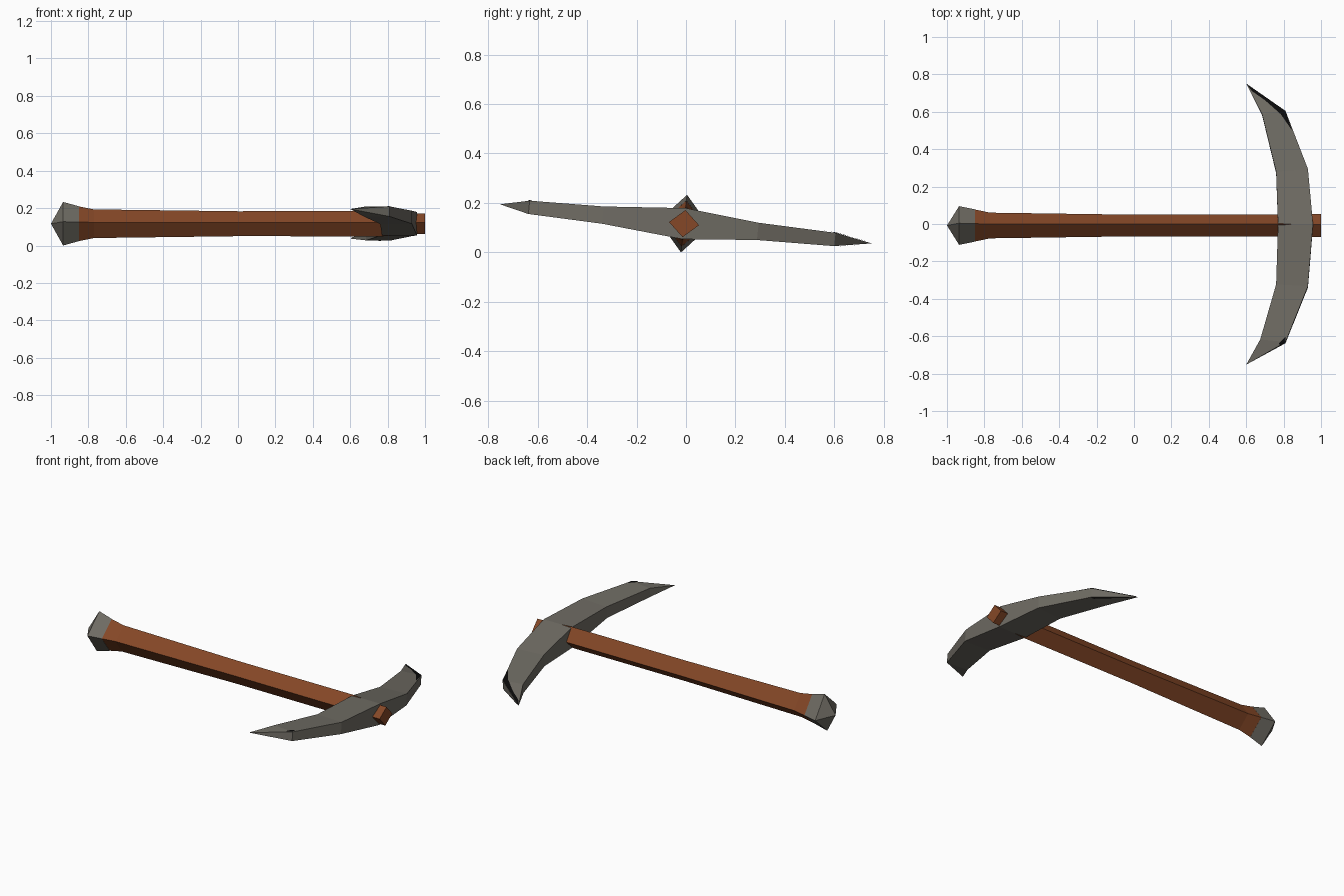
import bpy, bmesh, math
from mathutils import Matrix

if "Cube" in bpy.data.objects:
    bpy.data.objects.remove(bpy.data.objects["Cube"])

# The whole tool lies rolled slightly about its long axis
FRAME = Matrix.Translation((0, -0.008, 0.1165)) @ Matrix.Rotation(math.radians(-6), 4, 'X')


def material(name, rgb):
    m = bpy.data.materials.new(name)
    m.diffuse_color = (*rgb, 1)
    m.use_nodes = True
    m.node_tree.nodes["Principled BSDF"].inputs["Base Color"].default_value = m.diffuse_color
    return m


WOOD = material("brown wood", (0.235, 0.064, 0.020))
STEEL = material("grey metal", (0.158, 0.148, 0.125))
BLACK = material("black edge", (0.003, 0.003, 0.003))


def loft(name, rings, mat):
    """Bridge four-sided rings; a ring of one point closes to a tip."""
    bm = bmesh.new()
    rows = [[bm.verts.new(p) for p in r] for r in rings]
    for a, b in zip(rows, rows[1:]):
        for i in range(4):
            j = (i + 1) % 4
            quad = [a[i % len(a)], a[j % len(a)], b[j % len(b)], b[i % len(b)]]
            bm.faces.new(list(dict.fromkeys(quad)))
    for r in (rows[0], rows[-1]):
        if len(r) == 4:
            bm.faces.new(r)
    return finish(name, bm, mat)


def finish(name, bm, mat):
    bmesh.ops.recalc_face_normals(bm, faces=bm.faces[:])
    bm.transform(FRAME)
    me = bpy.data.meshes.new(name)
    bm.to_mesh(me)
    bm.free()
    me.materials.append(mat)
    ob = bpy.data.objects.new(name, me)
    bpy.context.collection.objects.link(ob)
    return ob


def diamond(x, ry, rz):
    return [(x, ry, 0), (x, 0, rz), (x, -ry, 0), (x, 0, -rz)]


# Handle: diamond section, flared towards the butt
loft("handle", [diamond(*s) for s in (
    (-0.85, 0.086, 0.093), (-0.77, 0.069, 0.077), (0, 0.058, 0.067),
    (0.77, 0.060, 0.068), (0.95, 0.061, 0.055), (1.0, 0.061, 0.055))], WOOD)

# Butt cap with a pointed end
loft("butt_cap", [[(-1.0, 0, 0)], diamond(-0.935, 0.104, 0.117),
                  diamond(-0.85, 0.0865, 0.0935)], STEEL)


# Curved head: (inner x, inner y, outer x, outer y, half thickness)
def section(xi, yi, xo, yo, h):
    return [(xi, yi, h), (xo, yo, h), (xo, yo, -h), (xi, yi, -h)]


loft("pick_head", [
    [(0.60, -0.748, 0)],
    section(0.675, -0.615, 0.81, -0.63, 0.027),
    section(0.76, -0.32, 0.93, -0.33, 0.035),
    section(0.77, 0.0, 0.957, 0.0, 0.063),
    section(0.76, 0.285, 0.93, 0.30, 0.035),
    section(0.685, 0.595, 0.81, 0.613, 0.027),
    [(0.60, 0.763, 0)]], STEEL)


# Dark worn edges: thin plates lying on the top and bottom of the tips
def worn_edge(name, pts, side):
    bm = bmesh.new()
    bm.faces.new([bm.verts.new((x, y, side * (h + 0.0025))) for x, y, h in pts])
    f = bm.faces[:]
    bmesh.ops.triangulate(bm, faces=f)
    return finish(name, bm, BLACK)


worn_edge("worn_edge_back_top", [
    (0.60, 0.763, 0), (0.81, 0.613, 0.027), (0.845, 0.508, 0.0295),
    (0.785, 0.595, 0.0275), (0.70, 0.672, 0.016), (0.63, 0.722, 0.007)], 1)
worn_edge("worn_edge_back_bottom", [
    (0.60, 0.763, 0), (0.81, 0.613, 0.027), (0.79, 0.612, 0.027)], -1)
worn_edge("worn_edge_front_top", [
    (0.81, -0.63, 0.027), (0.81, -0.60, 0.028), (0.775, -0.635, 0.0255),
    (0.78, -0.648, 0.0235)], 1)
